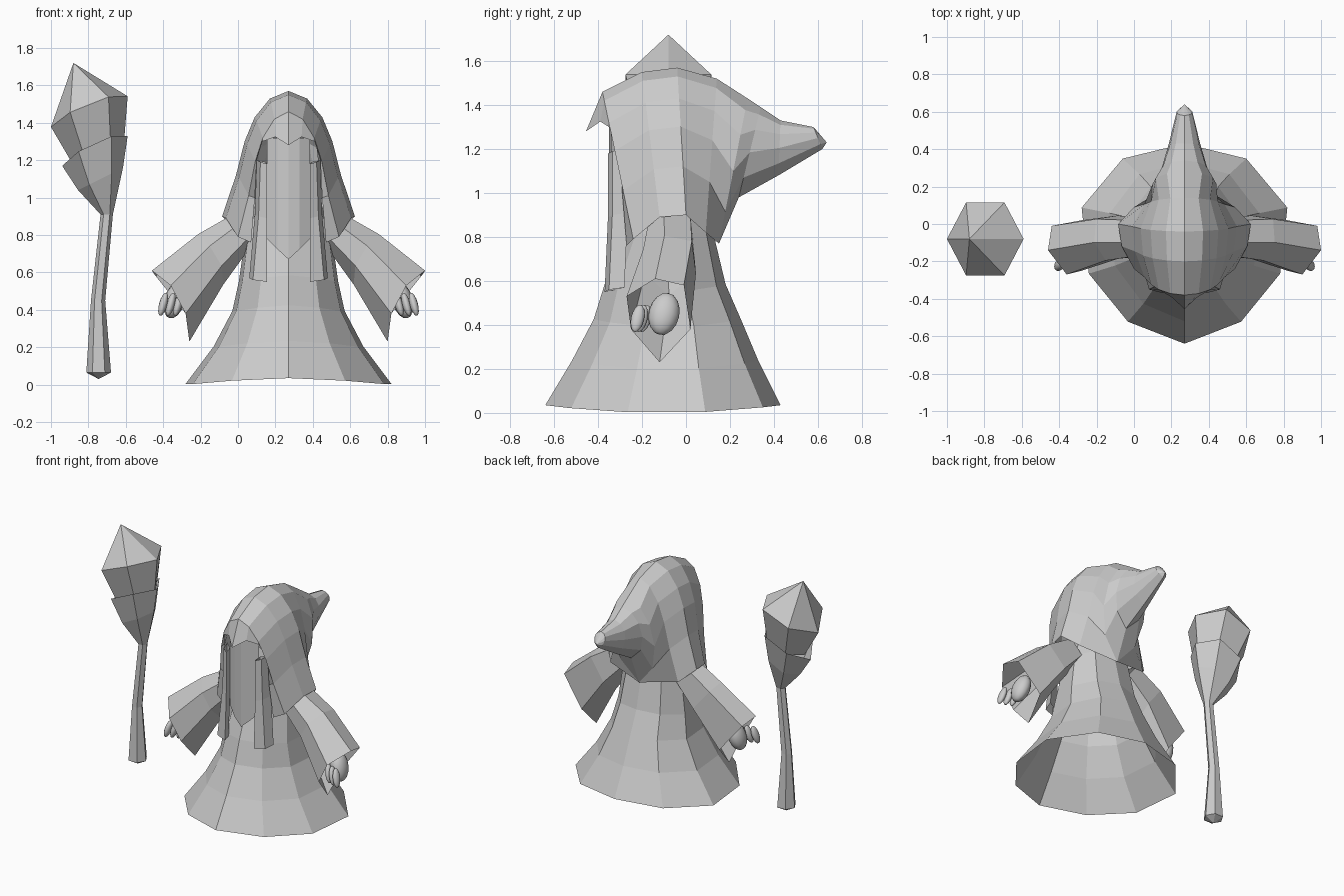
import bpy, bmesh, math
from mathutils import Vector

old = bpy.data.objects.get("Cube")
if old:
    bpy.data.objects.remove(old, do_unlink=True)

grey = bpy.data.materials.new("plain_grey")
grey.use_nodes = True
colour = (0.6, 0.6, 0.6, 1)
grey.diffuse_color = colour
grey.node_tree.nodes["Principled BSDF"].inputs["Base Color"].default_value = colour

BODY_X = 0.27   # the figure stands beside its staff
STAFF_Y = -0.08


def finish(name, bm, x=0.0):
    bmesh.ops.remove_doubles(bm, verts=bm.verts, dist=0.0005)
    bmesh.ops.recalc_face_normals(bm, faces=bm.faces)
    mesh = bpy.data.meshes.new(name)
    bm.to_mesh(mesh)
    bm.free()
    mesh.materials.append(grey)
    obj = bpy.data.objects.new(name, mesh)
    obj.location.x = x
    bpy.context.collection.objects.link(obj)
    return obj


def loft(name, rings, closed=True, x=0.0, tip=None, cap=False):
    """Skin a list of equally long rings, with an optional end point or start cap."""
    bm = bmesh.new()
    rows = [[bm.verts.new(p) for p in ring] for ring in rings]
    n = len(rows[0])
    span = n if closed else n - 1
    for a, b in zip(rows, rows[1:]):
        for i in range(span):
            j = (i + 1) % n
            bm.faces.new((a[i], a[j], b[j], b[i]))
    if tip:
        t = bm.verts.new(tip)
        for i in range(span):
            bm.faces.new((rows[-1][i], rows[-1][(i + 1) % n], t))
    if cap:
        bm.faces.new(rows[0])
    return finish(name, bm, x)


def mirrored(half):
    """Extend a half outline, whose first point is on the centre line, to both sides."""
    return [(-x, y, z) for x, y, z in reversed(half[1:])] + list(half)


# Robe: an open, ten-sided skirt
outline = [(0, -1), (0.55, -0.78), (0.93, -0.3), (1, 0.36), (0.6, 0.85), (0, 1)]
outline += [(-u, v) for u, v in reversed(outline[1:-1])]
robe = []
for z, w, front, back in [(0, 0.55, -0.64, 0.43), (0.2, 0.4, -0.52, 0.33),
                          (0.39, 0.3, -0.42, 0.25), (0.55, 0.265, -0.37, 0.18),
                          (0.8, 0.23, -0.27, 0.12), (0.95, 0.18, -0.2, 0.08)]:
    mid, half = (front + back) / 2, (back - front) / 2
    robe.append([(u * w, mid + v * half, z + 0.035 * v * v) for u, v in outline])
loft("robe", robe, x=BODY_X)

# Hood: arches from the brim backwards, closing into a pointed tail
OPEN = [(0, 0), (0.28, 0.06), (0.51, 0.21), (0.66, 0.4), (0.79, 0.67), (1, 1)]
SHUT = [(0, 0), (0.55, 0.08), (0.9, 0.25), (1, 0.5), (0.75, 0.78), (0, 1)]


def arch(shape, w, top, bottom):
    (y0, z0), (y1, z1) = top, bottom
    return mirrored([(u * w, y0 + (y1 - y0) * t, z0 + (z1 - z0) * t) for u, t in shape])


brim = mirrored([(0, -0.455, 1.28), (0.07, -0.39, 1.325), (0.14, -0.35, 1.3),
                 (0.17, -0.29, 1.2), (0.18, -0.29, 1.0), (0.2, -0.27, 0.76)])
hood = [brim,
        arch(OPEN, 0.27, (-0.38, 1.46), (-0.24, 0.79)),
        arch(OPEN, 0.335, (-0.2, 1.55), (-0.12, 0.89)),
        arch(OPEN, 0.355, (-0.04, 1.57), (0, 0.9)),
        arch(OPEN, 0.27, (0.14, 1.52), (0.09, 0.82)),
        arch(SHUT, 0.17, (0.28, 1.43), (0.15, 0.77)),
        arch(SHUT, 0.125, (0.34, 1.39), (0.24, 0.98)),
        arch(SHUT, 0.085, (0.43, 1.33), (0.42, 1.08)),
        arch(SHUT, 0.042, (0.58, 1.3), (0.62, 1.2))]
loft("hood", hood, closed=False, x=BODY_X, tip=(0, 0.64, 1.23))

# Face and long beard: a folded panel ending in a point
beard = []
for z, dip in [(1.32, 0), (1.15, 0), (0.95, 0), (0.78, 0.11)]:
    beard.append(mirrored([(0, -0.35, z - dip), (0.06, -0.34, z - dip / 2), (0.115, -0.31, z)]))
loft("beard", beard, closed=False, x=BODY_X)

for s, side in ((1, "left"), (-1, "right")):
    # Hanging strands beside the beard
    strand = []
    for z, w, y in [(1.19, 0.17, -0.355), (0.9, 0.18, -0.355), (0.56, 0.21, -0.37)]:
        strand.append([(s * 0.115, y, z - 0.01), (s * (w - 0.02), y + 0.02, z),
                       (s * w, y + 0.09, z + 0.01), (s * 0.12, y + 0.05, z)])
    loft(side + "_strand", strand, x=BODY_X)

    # Wide six-sided sleeve
    shoulder = [(0.28, 0.02, 0.9), (0.28, -0.1, 0.92), (0.25, -0.17, 0.87),
                (0.2, -0.17, 0.8), (0.2, -0.08, 0.74), (0.2, 0.03, 0.8)]
    cuff = [(0.71, -0.01, 0.58), (0.73, -0.14, 0.61), (0.63, -0.27, 0.53),
            (0.55, -0.25, 0.38), (0.53, -0.12, 0.23), (0.55, 0.02, 0.38)]
    rings = []
    for t in (0, 0.45, 1):
        ring = []
        for a, b in zip(shoulder, cuff):
            p = Vector(a).lerp(Vector(b), t)
            p.z += 0.1 * t * (1 - t)
            p.y += 0.08 * t * (1 - t)
            p.x *= s
            ring.append(p)
        rings.append(ring)
    loft(side + "_sleeve", rings, x=BODY_X)

    # Hand: rounded palm with curled fingers
    blobs = [("palm", (0.61, -0.1, 0.45), (0.055, 0.07, 0.1))]
    for i in range(3):
        blobs.append(("finger_%d" % (i + 1), (0.59 + 0.04 * i, -0.19 - 0.015 * i, 0.43),
                      (0.022, 0.03, 0.065)))
    for part, (x, y, z), size in blobs:
        bpy.ops.mesh.primitive_uv_sphere_add(segments=12, ring_count=8, radius=1,
                                             location=(BODY_X + s * x, y, z))
        obj = bpy.context.object
        obj.name = side + "_" + part
        obj.scale = size
        obj.rotation_euler = (math.radians(-12), s * math.radians(-15), 0)
        obj.data.materials.append(grey)
        bpy.ops.object.shade_smooth()


# Staff: six-sided shaft, two flaring tilted cups and a pointed crown
def hexagon(cx, r, z, tilt=0.0, bow=0.0, depth=1.0):
    ring = []
    for i in range(6):
        c, n = math.cos(i * math.pi / 3), math.sin(i * math.pi / 3)
        ring.append((cx + r * c, STAFF_Y + r * depth * n, z + tilt * c + bow * n * n))
    return ring


shaft = [hexagon(-0.702, 0.033, 0.91), hexagon(-0.748, 0.038, 0.45), hexagon(-0.745, 0.066, 0.065)]
loft("staff_shaft", shaft, tip=(-0.745, STAFF_Y, 0.03))
lower = [hexagon(-0.702, 0.033, 0.91), hexagon(-0.735, 0.12, 1.1, 0.06),
         hexagon(-0.765, 0.175, 1.25, 0.08, 0.05)]
loft("staff_lower_cup", lower)
rim = hexagon(-0.795, 0.205, 1.46, 0.082, 0.05, 1.1)
loft("staff_upper_cup", [hexagon(-0.75, 0.14, 1.24, 0.05), rim], cap=True)
loft("staff_crown", [rim], tip=(-0.88, STAFF_Y, 1.72))
